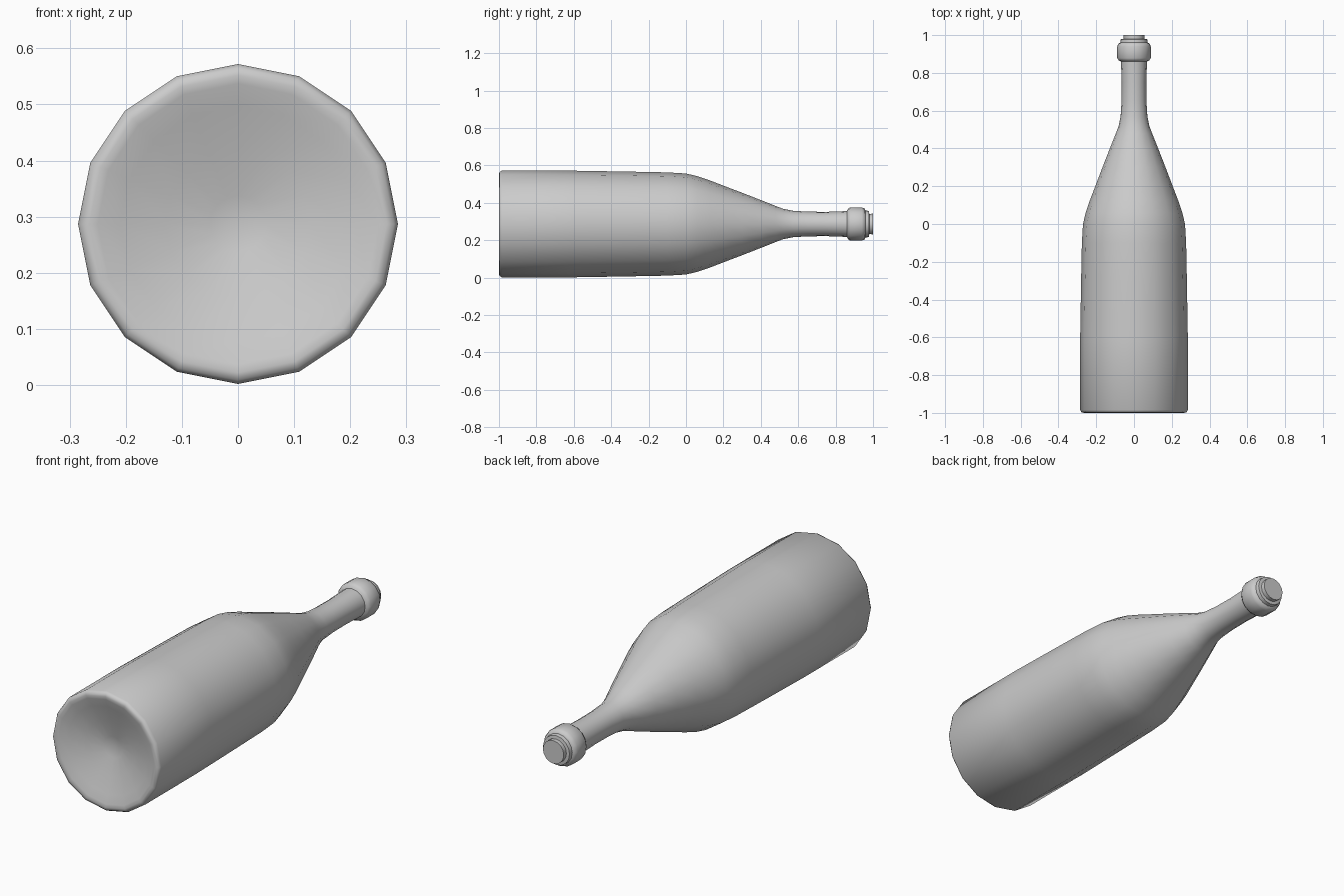
import bpy, bmesh, math

if "Cube" in bpy.data.objects:
    bpy.data.objects.remove(bpy.data.objects["Cube"])

SIDES = 16
AXIS_Z = 0.287


def lathe(name, profile):
    """Revolve (y, radius) points around the bottle's axis, which runs along y."""
    bm = bmesh.new()
    rings = []
    for y, r in profile:
        if r == 0:
            rings.append([bm.verts.new((0, y, AXIS_Z))])
        else:
            rings.append([bm.verts.new((r * math.sin(2 * math.pi * i / SIDES), y,
                                        AXIS_Z + r * math.cos(2 * math.pi * i / SIDES)))
                          for i in range(SIDES)])
    for a, b in zip(rings, rings[1:]):
        for i in range(SIDES):
            j = (i + 1) % SIDES
            if len(a) == 1:
                bm.faces.new((a[0], b[i], b[j]))
            elif len(b) == 1:
                bm.faces.new((a[i], a[j], b[0]))
            else:
                bm.faces.new((a[i], a[j], b[j], b[i]))
    bmesh.ops.recalc_face_normals(bm, faces=bm.faces)
    mesh = bpy.data.meshes.new(name)
    bm.to_mesh(mesh)
    bm.free()
    obj = bpy.data.objects.new(name, mesh)
    bpy.context.collection.objects.link(obj)
    bpy.ops.object.select_all(action='DESELECT')
    obj.select_set(True)
    bpy.context.view_layer.objects.active = obj
    bpy.ops.object.shade_smooth_by_angle(angle=math.radians(50))
    return obj


# Glass: dimpled base, body, shoulder, neck, lip ring and mouth
lathe("bottle", [
    (-0.93, 0), (-0.938, 0.05), (-0.96, 0.13), (-0.983, 0.21),
    (-0.997, 0.25), (-1.0, 0.265), (-0.997, 0.278), (-0.985, 0.285),
    (-0.6, 0.285), (-0.3, 0.28), (-0.1, 0.276), (0.0, 0.27), (0.06, 0.256),
    (0.13, 0.232), (0.2, 0.205), (0.3, 0.167), (0.4, 0.128), (0.48, 0.096),
    (0.52, 0.081), (0.57, 0.071), (0.65, 0.066), (0.75, 0.065), (0.86, 0.069),
    (0.866, 0.081), (0.878, 0.089), (0.94, 0.089), (0.956, 0.082),
    (0.96, 0.072), (0.978, 0.070), (0.98, 0.055), (0.93, 0.052),
])

# Stopper in the mouth
lathe("cork", [(0.92, 0), (0.92, 0.053), (1.0, 0.055), (1.0, 0)])
